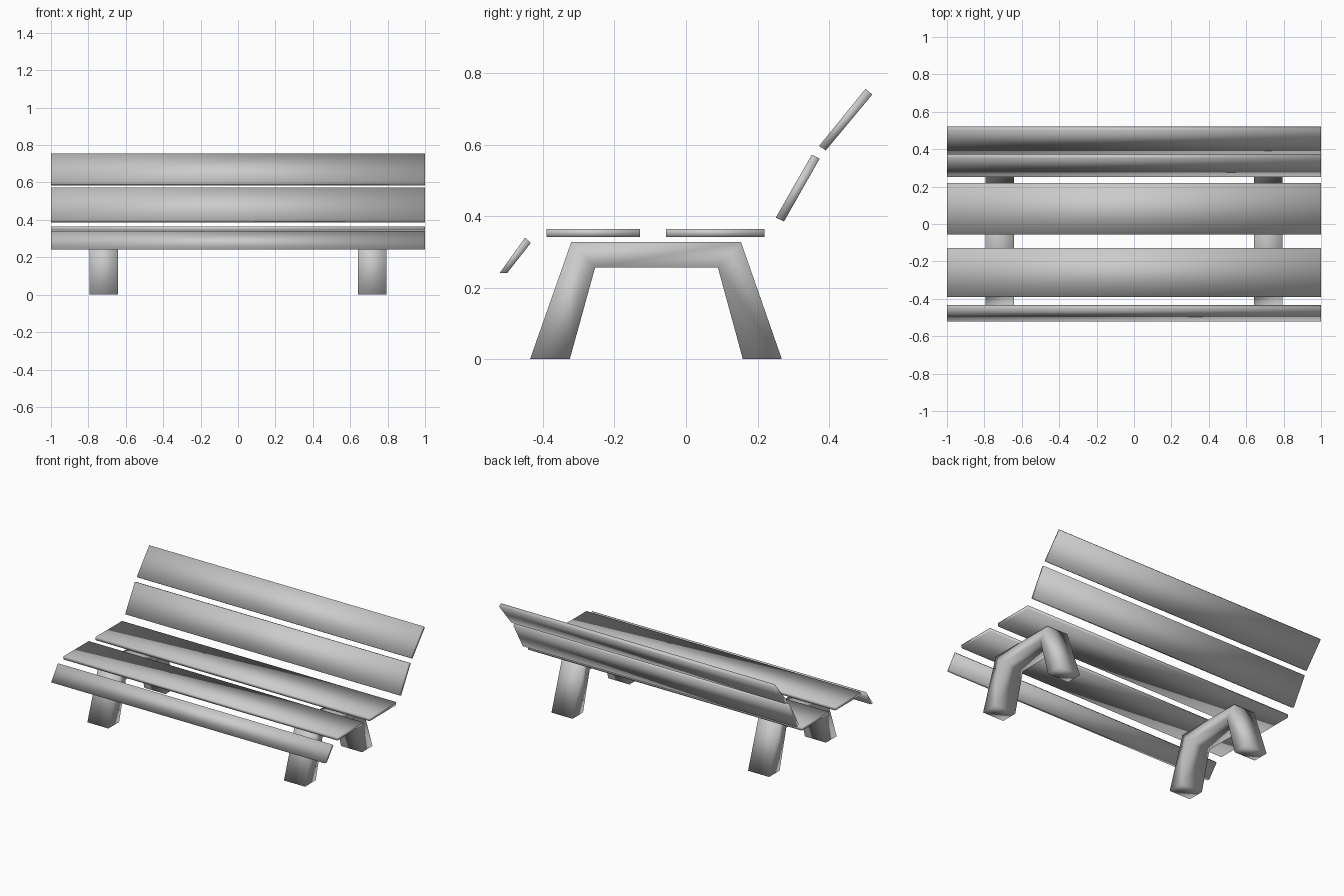
import bpy, bmesh

if "Cube" in bpy.data.objects:
    bpy.data.objects.remove(bpy.data.objects["Cube"])


def prism(name, profile, x0, x1, sections):
    """Extrude a (y, z) profile along x; sections lists the quads of each end cap."""
    bm = bmesh.new()
    a = [bm.verts.new((x0, y, z)) for y, z in profile]
    b = [bm.verts.new((x1, y, z)) for y, z in profile]
    n = len(profile)
    for i in range(n):
        j = (i + 1) % n
        bm.faces.new((a[i], a[j], b[j], b[i]))
    for s in sections:
        bm.faces.new([a[i] for i in s])
        bm.faces.new([b[i] for i in reversed(s)])
    bmesh.ops.recalc_face_normals(bm, faces=bm.faces)
    for f in bm.faces:
        f.smooth = True
    mesh = bpy.data.meshes.new(name)
    bm.to_mesh(mesh)
    bm.free()
    obj = bpy.data.objects.new(name, mesh)
    bpy.context.collection.objects.link(obj)
    return obj


# Full-length planks, each a (y, z) cross-section
planks = {
    "front_apron_plank": [(-0.521, 0.241), (-0.500, 0.241), (-0.434, 0.325), (-0.450, 0.340)],
    "front_seat_plank": [(-0.390, 0.342), (-0.129, 0.342), (-0.129, 0.364), (-0.390, 0.364)],
    "rear_seat_plank": [(-0.056, 0.342), (0.219, 0.342), (0.219, 0.364), (-0.056, 0.364)],
    "lower_back_plank": [(0.251, 0.396), (0.274, 0.385), (0.374, 0.561), (0.352, 0.572)],
    "upper_back_plank": [(0.372, 0.596), (0.391, 0.584), (0.521, 0.740), (0.502, 0.756)],
}
for name, profile in planks.items():
    prism(name, profile, -1, 1, [(0, 1, 2, 3)])

# Two splayed trestle legs
trestle = [(-0.436, 0), (-0.321, 0.327), (0.154, 0.327), (0.268, 0),
           (0.159, 0), (0.089, 0.257), (-0.254, 0.257), (-0.325, 0)]
caps = [(0, 1, 6, 7), (1, 2, 5, 6), (2, 3, 4, 5)]
for side, x in (("left", -0.718), ("right", 0.718)):
    prism(side + "_trestle_leg", trestle, x - 0.077, x + 0.077, caps)
